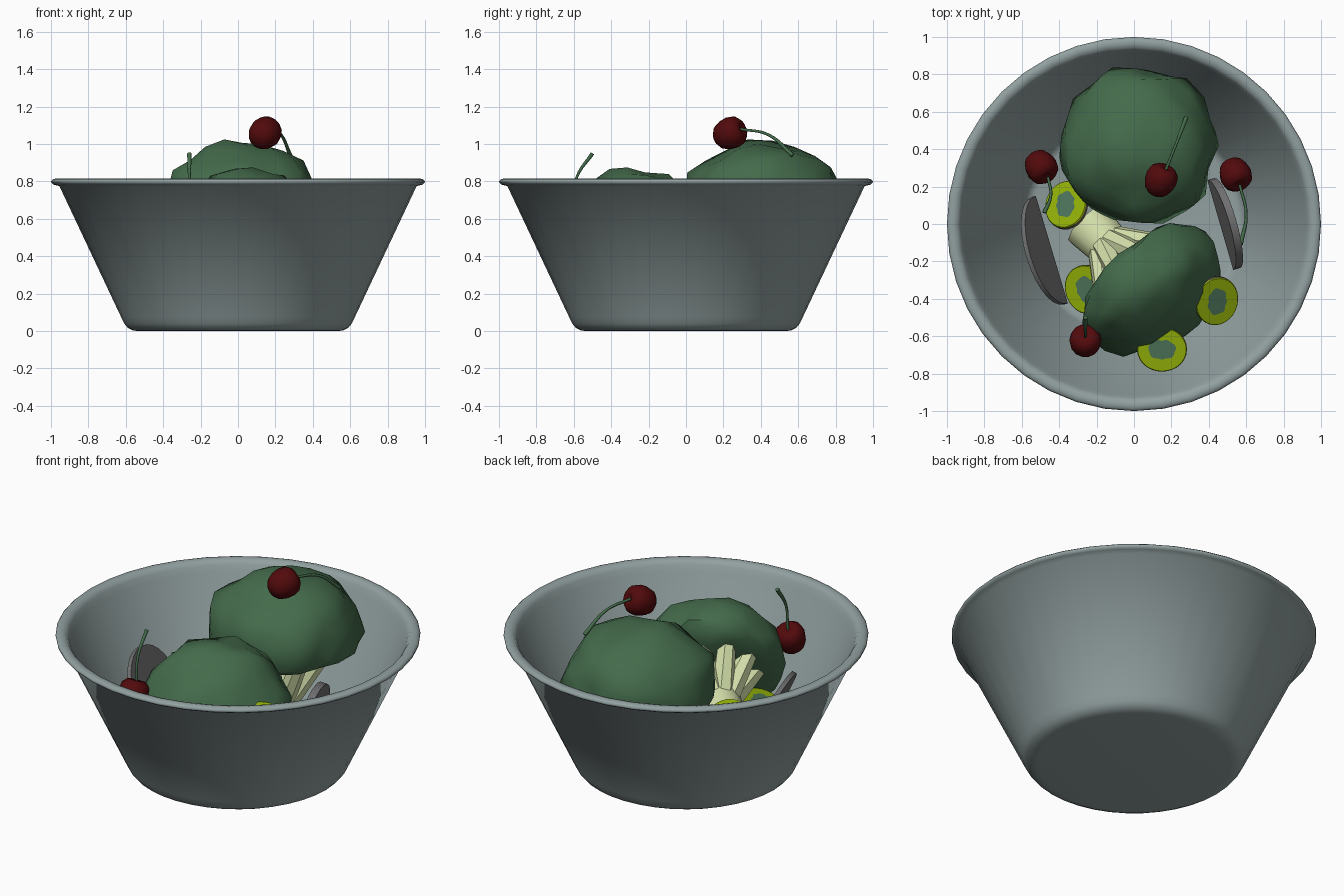
import bpy, bmesh, math
from mathutils import Vector, Matrix, noise

if "Cube" in bpy.data.objects:
    bpy.data.objects.remove(bpy.data.objects["Cube"])


def material(name, r, g, b):
    lin = lambda c: (c / 255 / 12.92) if c < 10 else ((c / 255 + 0.055) / 1.055) ** 2.4
    m = bpy.data.materials.new(name)
    m.diffuse_color = (lin(r), lin(g), lin(b), 1)
    m.use_nodes = True
    m.node_tree.nodes["Principled BSDF"].inputs["Base Color"].default_value = m.diffuse_color
    return m


STEEL = material("bowl grey", 146, 160, 160)
LEAF = material("broccoli green", 68, 107, 75)
PALE = material("pale stalk", 214, 226, 172)
RED = material("cherry red", 82, 10, 12)
LIME = material("kiwi lime", 143, 172, 8)
CORE = material("kiwi core", 75, 113, 88)
SKIN = material("kiwi skin", 112, 100, 84)
SLATE = material("slice grey", 112, 112, 114)


def finish(name, bm, mats, angle=40, matrix=None):
    bmesh.ops.recalc_face_normals(bm, faces=bm.faces)
    me = bpy.data.meshes.new(name)
    bm.to_mesh(me)
    bm.free()
    ob = bpy.data.objects.new(name, me)
    for m in mats:
        me.materials.append(m)
    if matrix:
        ob.matrix_world = matrix
    bpy.context.collection.objects.link(ob)
    bpy.ops.object.select_all(action='DESELECT')
    ob.select_set(True)
    bpy.context.view_layer.objects.active = ob
    bpy.ops.object.shade_smooth_by_angle(angle=math.radians(angle))
    return ob


def frame(loc, axis, spin=0):
    """Place at loc with local z along axis."""
    rot = Vector(axis).to_track_quat('Z', 'Y').to_matrix().to_4x4()
    return Matrix.Translation(loc) @ rot @ Matrix.Rotation(spin, 4, 'Z')


def lathe(name, profile, n, mats, slots=None, matrix=None, wobble=None, angle=40):
    """Revolve (radius, z) points; slots gives a material index per segment."""
    bm = bmesh.new()
    rings = []
    for k, (r, z) in enumerate(profile):
        if r == 0:
            rings.append([bm.verts.new((0, 0, z))] * n)
        else:
            ring = []
            for i in range(n):
                a = 2 * math.pi * i / n
                q = r * (wobble(k, a) if wobble else 1)
                ring.append(bm.verts.new((q * math.cos(a), q * math.sin(a), z)))
            rings.append(ring)
    for k in range(len(rings) - 1):
        p, q = rings[k], rings[k + 1]
        for i in range(n):
            j = (i + 1) % n
            f = bm.faces.new(list(dict.fromkeys((p[i], p[j], q[j], q[i]))))
            f.material_index = slots[k] if slots else 0
    return finish(name, bm, mats, angle, matrix)


# bowl with rounded foot and rolled lip
lathe("bowl", [(0, 0), (.53, 0), (.56, .003), (.59, .018), (.608, .04), (.625, .075), (.955, .775),
               (.985, .783), (.998, .792), (1, .802), (.99, .812), (.97, .816), (.945, .81),
               (.93, .79), (.915, .755), (.60, .09), (.58, .06), (.55, .05), (0, .05)],
      40, [STEEL], angle=60)


# broccoli: bumpy dome, thick stalk and fanned branches
def head(name, centre, axis, radius, height, seed):
    bm = bmesh.new()
    bmesh.ops.create_icosphere(bm, subdivisions=3, radius=1)
    off = Vector((seed, seed * 2, 0))
    for v in bm.verts:
        n = v.co.normalized()
        bump = 1 + 0.12 * noise.noise(n * 2 + off) + 0.06 * noise.noise(n * 4.5 + off)
        z = height * n.z ** 0.8 if n.z > 0 else 0.11 * n.z
        v.co = Vector((n.x * radius, n.y * radius, z)) * bump
    finish(name, bm, [LEAF], 60, frame(centre, axis))


def stalk(name, base, centre, axis, trunk_r, spread):
    bm = bmesh.new()
    base, centre = Vector(base), Vector(centre)
    neck = base.lerp(centre, 0.5)

    def limb(a, b, r1, r2, n):
        m = frame((a + b) / 2, b - a)
        bmesh.ops.create_cone(bm, cap_ends=True, segments=n, radius1=r1, radius2=r2,
                              depth=(b - a).length, matrix=m)
    limb(base, neck, trunk_r, trunk_r * .85, 10)
    limb(neck, centre, trunk_r * .85, trunk_r * .9, 10)
    rot = frame(centre, axis)
    for i in range(10):
        a = 2 * math.pi * i / 10
        tip = rot @ Vector((spread * math.cos(a), spread * math.sin(a), 0))
        limb(base.lerp(neck, .4), tip, trunk_r * .5, .05, 7)
    finish(name, bm, [PALE])


HEADS = [
    ("back", (.02, .42, .64), (0, -.06, 1), .42, .365, 3.1, (.1, .22, .12), .11),
    ("front", (.06, -.31, .47), (.58, -.68, .42), .41, .32, 7.4, (-.25, .0, .33), .14),
]
for label, c, ax, r, h, seed, base, tr in HEADS:
    head(label + "_broccoli_head", c, ax, r, h, seed)
    stalk(label + "_broccoli_stalk", base, c, ax, tr, .28)


# cherries with curved stems
def cherry(label, loc, path):
    loc = Vector(loc)
    pts = [Vector(p) for p in path]
    prof = [(0, -.085), (.035, -.08), (.065, -.058), (.081, -.02), (.086, .02),
            (.078, .058), (.052, .083), (.025, .083), (0, .065)]
    lathe("cherry_" + label, prof, 14, [RED], matrix=frame(loc, pts[0] - loc), angle=70)
    cu = bpy.data.curves.new("cherry_stem_" + label, 'CURVE')
    cu.dimensions = '3D'
    cu.bevel_depth = .008
    cu.bevel_resolution = 1
    cu.resolution_u = 5
    cu.use_fill_caps = True
    sp = cu.splines.new('BEZIER')
    sp.bezier_points.add(len(pts) - 1)
    for bp, p in zip(sp.bezier_points, pts):
        bp.co = p
        bp.handle_left_type = bp.handle_right_type = 'AUTO'
    sp.bezier_points[-1].radius = 1.5
    cu.materials.append(LEAF)
    bpy.context.collection.objects.link(bpy.data.objects.new(cu.name, cu))


cherry("top", (.14, .23, 1.055), [(.17, .29, 1.08), (.23, .44, 1.05), (.28, .57, .94)])
cherry("left", (-.50, .31, .42), [(-.46, .25, .47), (-.445, .15, .51), (-.48, .06, .53)])
cherry("right", (.54, .27, .38), [(.565, .21, .43), (.60, .05, .47), (.57, -.11, .50)])
cherry("front", (-.26, -.63, .605), [(-.26, -.60, .67), (-.26, -.585, .82), (-.26, -.50, .95)])


# kiwi slices: core, flesh ring, skin edge, same on both faces
def ragged(k, a):
    if k in (1, 6):
        return 1 + .18 * math.cos(2 * a) + .06 * math.sin(7 * a)
    return 1 + .06 * math.cos(2 * a)


kiwi_profile = [(0, -.018), (.062, -.018), (.122, -.018), (.126, -.012), (.126, .012),
                (.122, .018), (.062, .018), (0, .018)]
KIWIS = [("front", (.15, -.67, .57), (0, -.1, 1), 0),
         ("right", (.44, -.41, .55), (.3, -.3, .9), .75),
         ("left", (-.36, .10, .42), (-.35, .3, .8), .8),
         ("hidden", (-.25, -.35, .32), (-.25, -.1, .9), 0)]
for label, loc, ax, spin in KIWIS:
    lathe("kiwi_" + label, kiwi_profile, 28, [CORE, LIME, SKIN], [0, 1, 1, 2, 1, 1, 0],
          frame(loc, ax, spin), ragged, 30)


# half-round slices leaning on the bowl wall
def half_slice(name, centre, along, out, radius, rise, lean, thick):
    e = Vector(along).normalized()
    w = (Vector(out).normalized() * lean + Vector((0, 0, rise))) / radius
    nrm = e.cross(w).normalized() * thick / 2
    bm = bmesh.new()
    sides = []
    for s in (-1, 1):
        sides.append([bm.verts.new(Vector(centre) + radius * (e * math.cos(t) + w * math.sin(t))
                                   + nrm * s)
                      for t in (math.pi * i / 14 for i in range(15))])
    a, b = sides
    bm.faces.new(a)
    bm.faces.new(b[::-1])
    for i in range(15):
        j = (i + 1) % 15
        f = bm.faces.new((a[i], b[i], b[j], a[j]))
        f.material_index = 1 if i == 14 else 0   # red cut edge
    finish(name, bm, [SLATE, RED], 30)


half_slice("left_slice", (-.45, -.14, .38), (.17, -.57, 0), (-.95, -.28, 0), .30, .24, .12, .025)
half_slice("right_slice", (.48, 0, .37), (.13, -.45, 0), (.96, .28, 0), .25, .25, .05, .04)
